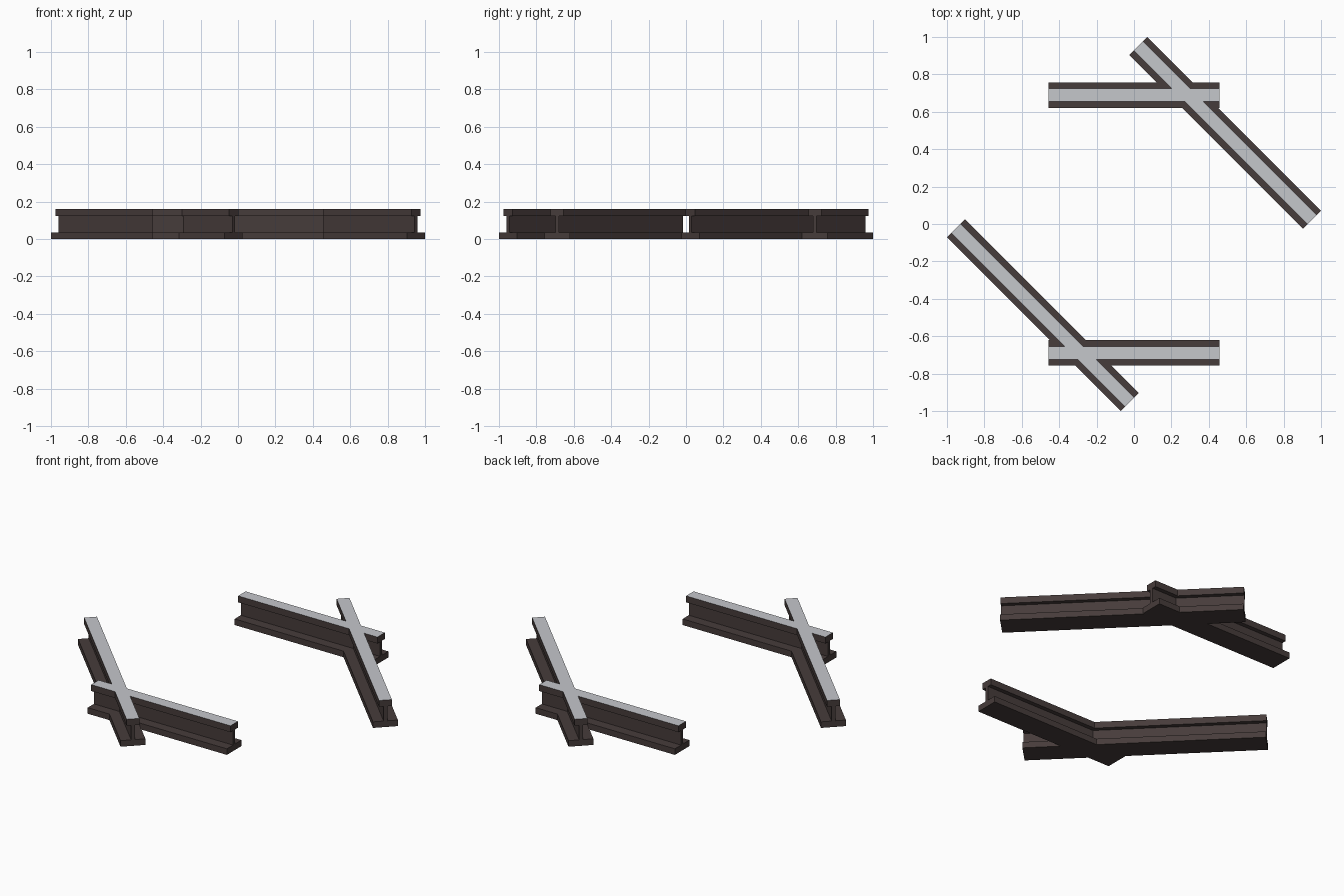
import bpy, bmesh, math

if "Cube" in bpy.data.objects:
    bpy.data.objects.remove(bpy.data.objects["Cube"])


def material(name, rgb):
    m = bpy.data.materials.new(name)
    m.diffuse_color = (*rgb, 1)
    m.use_nodes = True
    m.node_tree.nodes["Principled BSDF"].inputs["Base Color"].default_value = m.diffuse_color
    return m


rust = material("dark_rusty_steel", (0.062, 0.045, 0.043))
polished = material("polished_steel", (0.56, 0.57, 0.60))

# Half of the rail cross-section (half width, height): foot, web, head
HALF = [(0.068, 0.0), (0.068, 0.036), (0.010, 0.036),
        (0.010, 0.122), (0.035, 0.122), (0.035, 0.160)]
PROFILE = HALF + [(-w, z) for w, z in reversed(HALF)]


def rail(name, x, y, length, angle):
    """Extrude the rail profile along local x, with a polished running surface."""
    bm = bmesh.new()
    start = bm.faces.new([bm.verts.new((-length / 2, w, z)) for w, z in PROFILE])
    ext = bmesh.ops.extrude_face_region(bm, geom=[start], use_keep_orig=True)
    moved = [g for g in ext["geom"] if isinstance(g, bmesh.types.BMVert)]
    bmesh.ops.translate(bm, verts=moved, vec=(length, 0, 0))
    bmesh.ops.recalc_face_normals(bm, faces=bm.faces[:])
    for f in bm.faces:
        top = f.normal.z > 0.9 and f.calc_center_median().z > 0.15
        f.material_index = 1 if top else 0
    mesh = bpy.data.meshes.new(name)
    bm.to_mesh(mesh)
    bm.free()
    mesh.materials.append(rust)
    mesh.materials.append(polished)
    ob = bpy.data.objects.new(name, mesh)
    ob.location = (x, y, 0)
    ob.rotation_euler.z = angle
    bpy.context.collection.objects.link(ob)


# Two crossed pairs, each pair the half-turn copy of the other
for side, s in (("back", 1), ("front", -1)):
    rail(side + "_straight_rail", 0, s * 0.689, 0.914, 0)
    rail(side + "_diagonal_rail", s * 0.4875, s * 0.4875, 1.314, -math.pi / 4)
